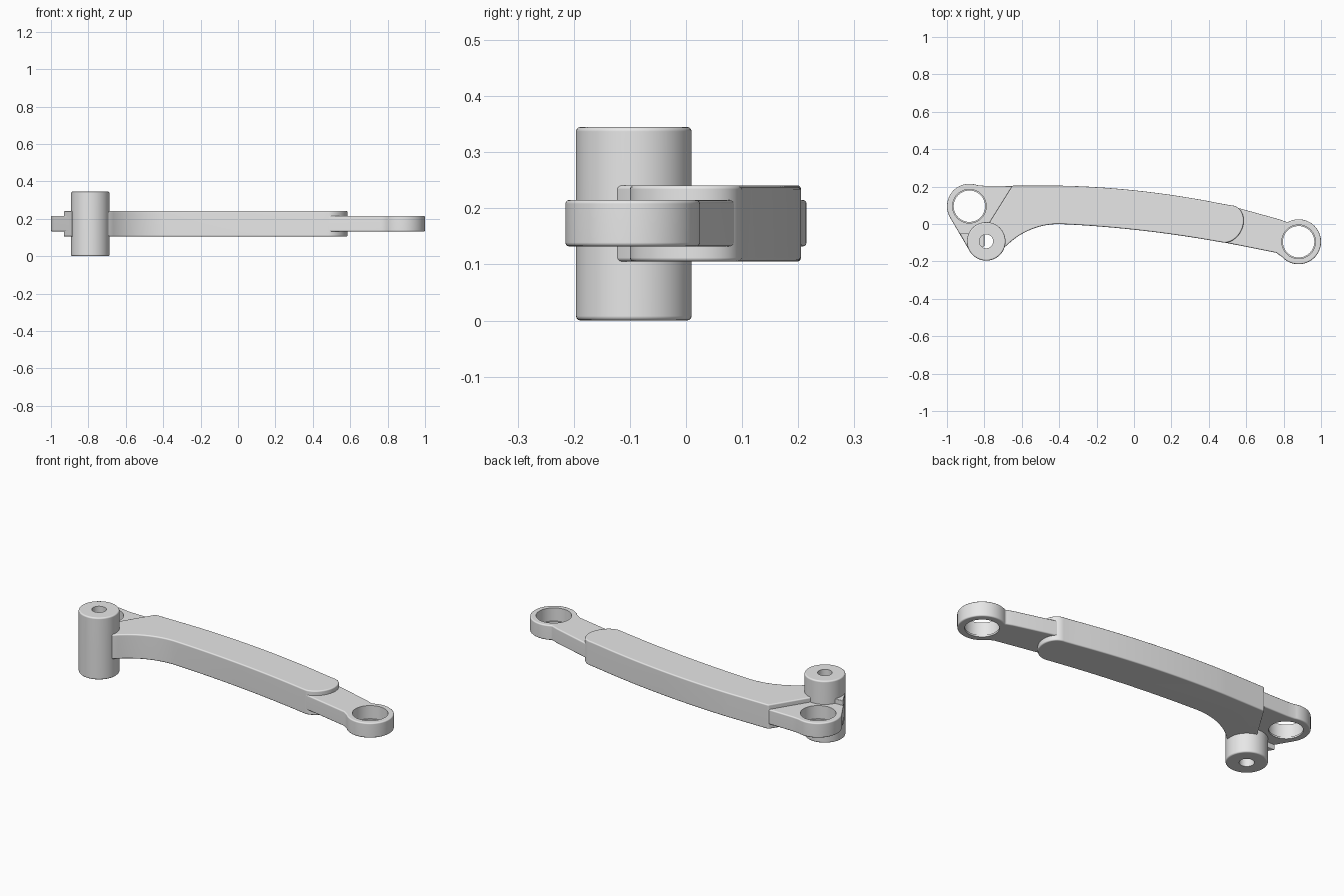
import bpy, bmesh, math
from mathutils import Vector

if "Cube" in bpy.data.objects:
    bpy.data.objects.remove(bpy.data.objects["Cube"])

metal = bpy.data.materials.new("light grey metal")
metal.diffuse_color = (0.8, 0.8, 0.8, 1)
metal.use_nodes = True
metal.node_tree.nodes["Principled BSDF"].inputs["Base Color"].default_value = metal.diffuse_color


def arc(cx, cy, r, a0, a1, n, ry=None):
    ry = r if ry is None else ry
    out = []
    for i in range(n + 1):
        a = math.radians(a0 + (a1 - a0) * i / n)
        out.append((cx + r * math.cos(a), cy + ry * math.sin(a)))
    return out


def circle(cx, cy, r, n=64):
    return arc(cx, cy, r, 0, 360, n)[:-1]


def prism(name, pts, z0, z1, bevel=0.0):
    """Extrude a flat outline between two heights."""
    bm = bmesh.new()
    face = bm.faces.new([bm.verts.new((x, y, z0)) for x, y in pts])
    res = bmesh.ops.extrude_face_region(bm, geom=[face])
    bmesh.ops.translate(bm, vec=Vector((0, 0, z1 - z0)),
                        verts=[v for v in res["geom"] if isinstance(v, bmesh.types.BMVert)])
    bmesh.ops.recalc_face_normals(bm, faces=bm.faces)
    me = bpy.data.meshes.new(name)
    bm.to_mesh(me)
    bm.free()
    me.materials.append(metal)
    ob = bpy.data.objects.new(name, me)
    bpy.context.collection.objects.link(ob)
    if bevel:
        m = ob.modifiers.new("edge rounding", 'BEVEL')
        m.width, m.segments = bevel, 3
        m.limit_method, m.angle_limit = 'ANGLE', math.radians(40)
        m.use_clamp_overlap = False
    return ob


def drill(ob, cutters):
    for c in cutters:
        m = ob.modifiers.new("hole", 'BOOLEAN')
        m.operation, m.solver, m.object = 'DIFFERENCE', 'EXACT', c


def finish(ob):
    """Apply modifiers, then shade smooth with sharp edges kept."""
    bpy.ops.object.select_all(action='DESELECT')
    ob.select_set(True)
    bpy.context.view_layer.objects.active = ob
    for m in list(ob.modifiers):
        bpy.ops.object.modifier_apply(modifier=m.name)
    bpy.ops.object.shade_smooth_by_angle(angle=math.radians(35))
    w = ob.modifiers.new("even shading", 'WEIGHTED_NORMAL')
    w.keep_sharp = True


def upper(x):
    t = max(x + 0.4, 0)
    return 0.205 - 0.02 * t - 0.105 * t * t


def lower(x):
    t = max(x + 0.4, 0)
    return -0.045 * t - 0.078 * t * t


LEFT, RIGHT, BOSS = (-0.88, 0.095), (0.88, -0.095), (-0.79, -0.093)

# thin inner link with an eye at each end
link_pts = arc(*LEFT, 0.12, 70, 210, 24)
link_pts += [(-0.887, -0.13), (-0.80, -0.12), (-0.60, 0.02)]
link_pts += [(x, lower(x) + 0.012) for x in (-0.4, -0.1, 0.2)]
link_pts += [(0.47, lower(0.47) + 0.002), (0.76, -0.154)]
link_pts += arc(*RIGHT, 0.12, 222, 480, 44)
link_pts += [(0.78, 0.024), (0.52, upper(0.52) - 0.002)]
link_pts += [(x, upper(x) - 0.012) for x in (0.2, -0.1, -0.4)]
link_pts += [(-0.64, 0.202), (-0.80, 0.204)]
link = prism("inner_link", link_pts, 0.132, 0.215, 0.007)

# thick curved arm around the link
steps = 28
arm_pts = [(-0.65, 0.205), (-0.775, 0.005), (-0.80, -0.10), (-0.72, -0.14)]
arm_pts += arc(-0.4, -0.4, 0.4, 135, 90, 14)
arm_pts += [(-0.4 + 0.88 * i / steps, lower(-0.4 + 0.88 * i / steps)) for i in range(1, steps)]
cap = arc(0.5, 0, 0.085, -90, 90, 24, 0.1)
arm_pts += [(x + 0.16 * y, y) for x, y in cap]
arm_pts += [(0.49 - 0.89 * i / steps, upper(0.49 - 0.89 * i / steps)) for i in range(1, steps + 1)]
arm = prism("curved_arm", arm_pts, 0.105, 0.241, 0.007)

# small lug behind the boss
lug = prism("boss_lug", [(-0.932, -0.05), (-0.887, -0.132), (-0.80, -0.12), (-0.80, -0.05)],
            0.105, 0.241, 0.004)

# upright pivot boss
boss = prism("pivot_boss", circle(*BOSS, 0.103), 0, 0.345, 0.008)

# hole cutters: stepped eye bores and the boss bore
eye_cutters = []
for tag, c in (("left", LEFT), ("right", RIGHT)):
    eye_cutters.append(prism(tag + "_bore_cutter", circle(*c, 0.084), 0.0, 0.4))
    eye_cutters.append(prism(tag + "_counterbore_cutter", circle(*c, 0.09), 0.142, 0.4))
boss_cutter = prism("boss_bore_cutter", circle(*BOSS, 0.037, 40), -0.1, 0.5)

drill(link, eye_cutters + [boss_cutter])
drill(arm, [boss_cutter])
drill(boss, [boss_cutter])
for part in (link, arm, lug, boss):
    finish(part)
for c in eye_cutters + [boss_cutter]:
    bpy.data.objects.remove(c, do_unlink=True)
